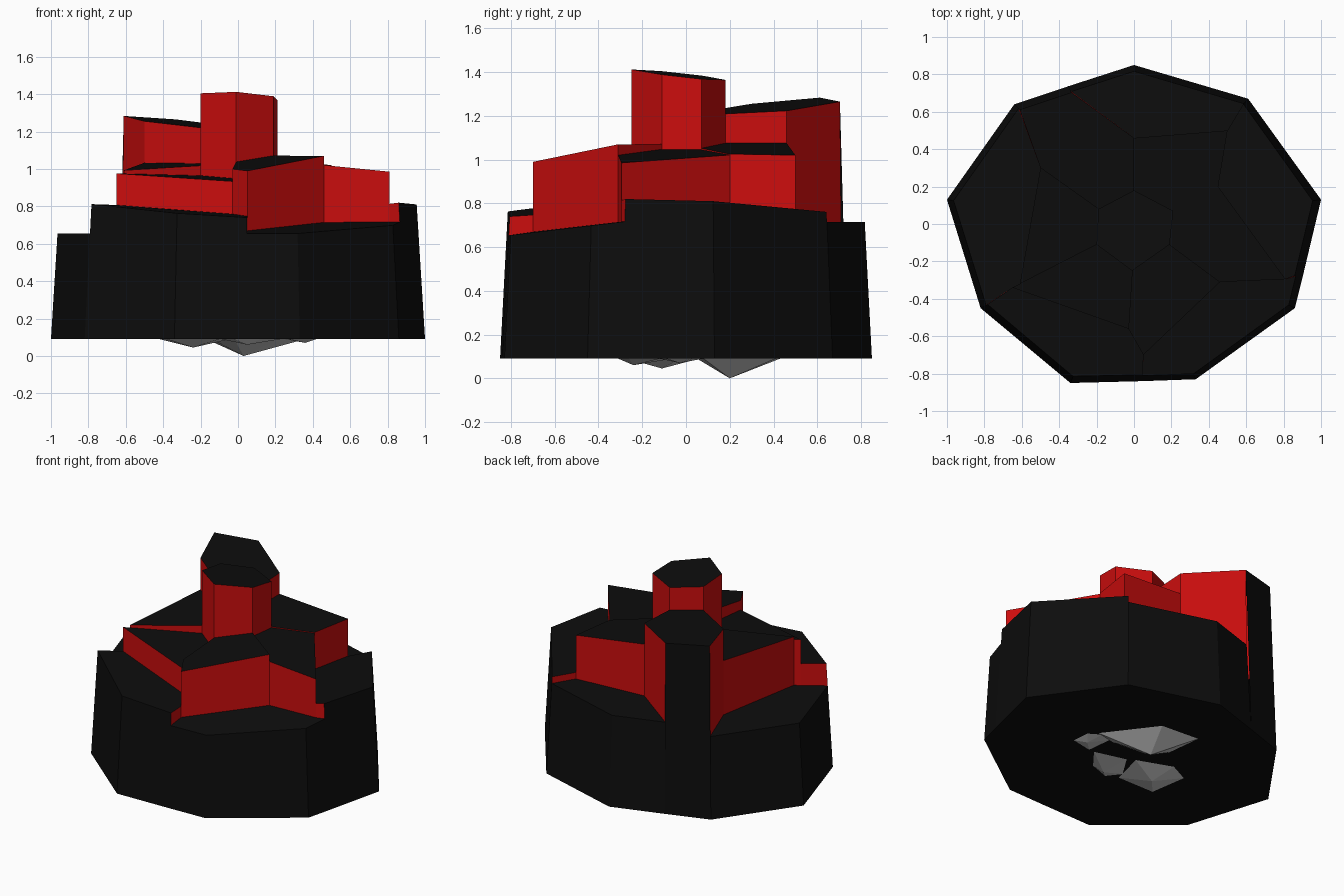
import bpy, bmesh

if "Cube" in bpy.data.objects:
    bpy.data.objects.remove(bpy.data.objects["Cube"])

BASE_Z = 0.09


def material(name, rgb):
    m = bpy.data.materials.new(name)
    m.diffuse_color = (*rgb, 1)
    m.use_nodes = True
    m.node_tree.nodes["Principled BSDF"].inputs["Base Color"].default_value = m.diffuse_color
    return m


black = material("dark_rock", (0.004, 0.004, 0.004))
red = material("hot_red", (0.6, 0.004, 0.004))

# Plan points: t = central tower, m = middle tier corners, o = outer rim (bottom position)
P = {
    "t0": (0, .18), "t1": (-.19, .08), "t2": (-.2, -.11),
    "t3": (-.01, -.25), "t4": (.19, -.11), "t5": (.21, .07),
    "ma": (.05, -.70), "mb": (.46, -.31), "mc": (.81, -.295), "md": (.45, .20),
    "me": (.50, .50), "mf": (0, .46), "mg": (-.50, .30), "mh": (-.65, -.34),
    "mk": (-.61, -.32), "mi": (-.03, -.56),
    "o0": (.61, .67), "o1": (0, .85), "o2": (-.35, .737), "o3": (-.64, .64),
    "o4": (-1, .13), "o5": (-.82, -.45), "o6": (-.34, -.85), "o7": (.05, -.84),
    "o8": (.33, -.83), "o9": (.86, -.45), "oa": (.90, -.29), "ob": (1, .13),
}
RIM = "o0 o1 o2 o3 o4 o5 o6 o7 o8 o9 oa ob".split()

# Rock cells: counter-clockwise outline, top plane z = c + a*x + b*y
CELLS = [
    ("t0 t1 t2 t3 t4 t5", 1.384, -.04, -.11),          # tower
    ("t3 mi ma mb t4", 1.068, .083, .118),             # front block
    ("t4 mb mc md t5", 1.066, -.10, 0),                # right block
    ("t5 md me mf t0", 1.075, -.11, 0),                # back right block
    ("t0 mf o2 o3 mg t1", 1.20, -.08, .05),            # back left column
    ("t1 mg mk t2", 1.03, .03, .06),                   # left block
    ("t2 mk mh mi t3", .96, -.05, .05),                # front left block
    ("mh o5 o6 o7 ma mi", .785, -.06, .05),            # front left ledge
    ("ma o7 o8 o9 oa mc mb", .75, 0, .115),            # front right ledge
    ("mc oa ob o0 me md", .745, .07, -.04),            # right ledge
    ("me o0 o1 o2 mf", .715, 0, 0),                    # back ledge
    ("mg o3 o4 o5 mh mk", .655, 0, 0),                 # left ledge
]


def build(name, faces, mats):
    """faces: list of (points, material index)"""
    bm = bmesh.new()
    for pts, mi in faces:
        f = bm.faces.new([bm.verts.new(p) for p in pts])
        f.material_index = mi
    bmesh.ops.remove_doubles(bm, verts=bm.verts, dist=1e-4)
    me = bpy.data.meshes.new(name)
    bm.to_mesh(me)
    bm.free()
    for m in mats:
        me.materials.append(m)
    ob = bpy.data.objects.new(name, me)
    bpy.context.collection.objects.link(ob)
    return ob


def at(key, z):
    """Point at height z; the rim leans inward as it rises."""
    x, y = P[key]
    k = 1 - .062 * (min(z, .82) - BASE_Z) if key[0] == "o" else 1
    return (x * k, y * k, z)


def top(cell, key):
    _, c, a, b = cell
    x, y = P[key]
    return at(key, c + a * x + b * y)


# Stepped rock: cell tops, steps between neighbours, outer wall, underside
owner = {}
for cell in CELLS:
    ks = cell[0].split()
    for p, q in zip(ks, ks[1:] + ks[:1]):
        owner[p, q] = cell

faces = [([top(c, k) for k in c[0].split()], 0) for c in CELLS]
for (p, q), cell in owner.items():
    other = owner.get((q, p))
    hi_p, hi_q = top(cell, p), top(cell, q)
    if other is None:
        faces.append(([hi_q, hi_p, at(p, BASE_Z), at(q, BASE_Z)], 0))
    else:
        lo_p, lo_q = top(other, p), top(other, q)
        if hi_p[2] + hi_q[2] > lo_p[2] + lo_q[2]:
            faces.append(([hi_q, hi_p, lo_p, lo_q], 1))
faces.append(([at(k, BASE_Z) for k in reversed(RIM)], 0))
build("stepped_rock", faces, [black, red])

# Grey pebbles poking out below: apex, then outline
PEBBLES = [
    ((.03, .20, 0), [(.36, .08), (.11, .41), (-.17, .43), (-.14, .18), (-.02, .07), (.22, .05)]),
    ((.36, -.03, .07), [(.42, -.09), (.41, .03), (.33, .08), (.25, .06), (.27, -.12)]),
    ((.05, -.24, .06), [(.23, -.12), (.01, -.06), (-.09, -.22), (-.02, -.31), (.12, -.26)]),
    ((-.24, -.11, .045), [(-.04, -.03), (-.28, .06), (-.42, -.01), (-.38, -.27), (-.10, -.27)]),
]
for n, (apex, ring) in enumerate(PEBBLES):
    pts = [(x, y, BASE_Z) for x, y in ring]
    build(f"pebble_{n + 1}", [([q, p, apex], 0) for p, q in zip(pts, pts[1:] + pts[:1])], [])
